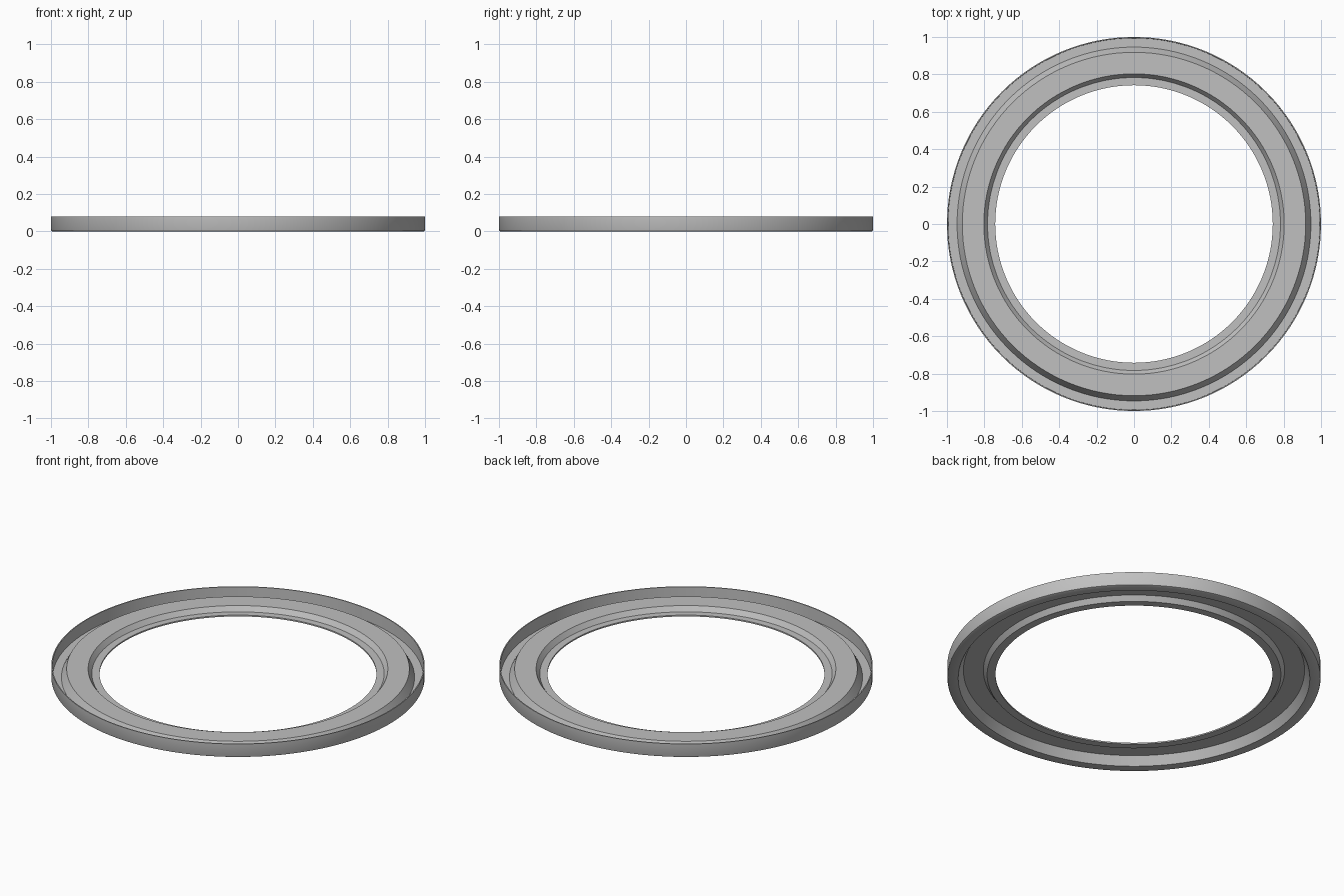
import bpy
import bmesh
import math

cube = bpy.data.objects.get("Cube")
if cube:
    bpy.data.objects.remove(cube, do_unlink=True)

SEGMENTS = 128
THICK = 0.008

# Plain grey metal
grey = bpy.data.materials.new("grey_metal")
grey.use_nodes = True
colour = (0.53, 0.53, 0.53, 1.0)
grey.diffuse_color = colour
grey.node_tree.nodes["Principled BSDF"].inputs["Base Color"].default_value = colour

# Closed cross-section of the pressed sheet, as (radius, height)
profile = [
    # upper side, from the inner lip to the rim
    (0.742, 0.030), (0.783, 0.030),
    (0.803, 0.058), (0.918, 0.058),
    (0.946, THICK), (0.993, THICK),
    (0.994, 0.080), (1.000, 0.080),
    # rounded lower corner
    (1.000, 0.008), (0.998, 0.003), (0.992, 0.000),
    # underside, back to the inner lip
    (0.942, 0.000), (0.914, 0.058 - THICK),
    (0.807, 0.058 - THICK), (0.787, 0.030 - THICK),
    (0.742, 0.030 - THICK),
]

# Revolve the cross-section round the vertical axis
bm = bmesh.new()
verts = [bm.verts.new((r, 0, z)) for r, z in profile]
edges = [bm.edges.new((a, b)) for a, b in zip(verts, verts[1:] + verts[:1])]
bmesh.ops.spin(bm, geom=verts + edges, cent=(0, 0, 0), axis=(0, 0, 1),
               angle=math.tau, steps=SEGMENTS)
bmesh.ops.remove_doubles(bm, verts=bm.verts, dist=0.0005)
bmesh.ops.recalc_face_normals(bm, faces=bm.faces)
mesh = bpy.data.meshes.new("stepped_ring")
bm.to_mesh(mesh)
bm.free()

ring = bpy.data.objects.new("stepped_ring", mesh)
bpy.context.collection.objects.link(ring)
mesh.materials.append(grey)

# Smooth round the ring, sharp at the steps
bpy.ops.object.select_all(action="DESELECT")
ring.select_set(True)
bpy.context.view_layer.objects.active = ring
bpy.ops.object.shade_smooth_by_angle(angle=math.radians(35))
